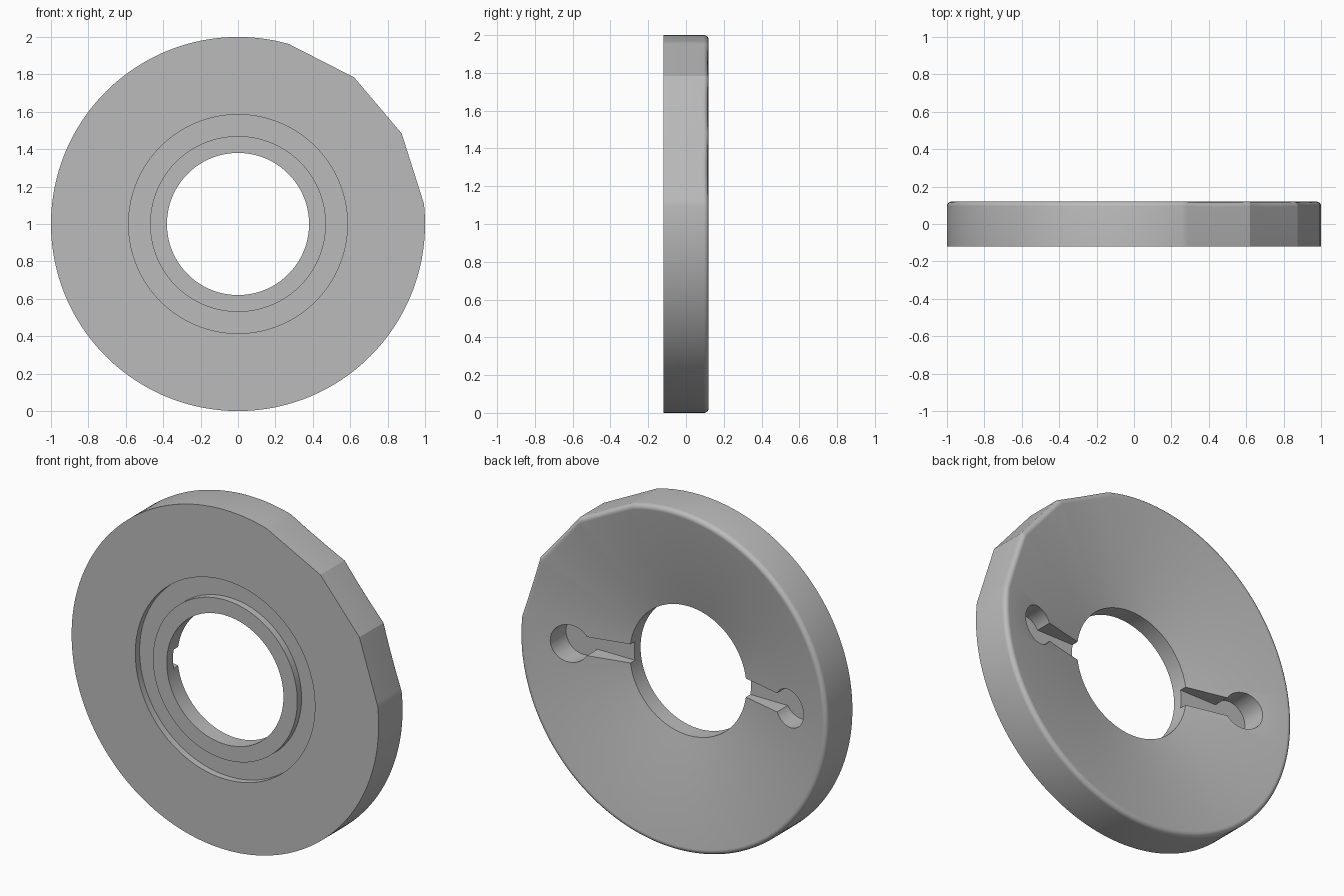
import bpy, bmesh, math
from math import sin, cos, radians, pi

cube = bpy.data.objects.get("Cube")
if cube:
    bpy.data.objects.remove(cube, do_unlink=True)

SEG = 192
FRONT, BACK = -0.12, 0.12
BORE, BORE_BACK = 0.38, -0.02      # bore radius and where the dished back meets it
SLOPE = (BACK - BORE_BACK) / (0.98 - BORE)
FLAT_START, FLAT_STEP = 6.3, 22.65  # three flats on the upper left of the rim

grey = bpy.data.materials.new("plain grey")
grey.use_nodes = True
grey.diffuse_color = (0.5, 0.5, 0.5, 1)
grey.node_tree.nodes["Principled BSDF"].inputs["Base Color"].default_value = (0.5, 0.5, 0.5, 1)


def make_object(name, bm):
    bmesh.ops.recalc_face_normals(bm, faces=bm.faces)
    mesh = bpy.data.meshes.new(name)
    bm.to_mesh(mesh)
    bm.free()
    mesh.materials.append(grey)
    obj = bpy.data.objects.new(name, mesh)
    bpy.context.collection.objects.link(obj)
    return obj


def flat_factor(deg):
    """Shrink the rim radius so that it follows the three straight chords."""
    d = deg - FLAT_START
    if 0 < d < 3 * FLAT_STEP:
        half = FLAT_STEP / 2
        return cos(radians(half)) / cos(radians(d % FLAT_STEP - half))
    return 1.0


# Section of the disc as (radius, depth); rim points follow the flats
fillet = 0.025
dish_angle = math.atan(SLOPE)
rim = [(1, FRONT)]
for i in range(7):
    a = (pi / 2 + dish_angle) * i / 6
    rim.append((1 - fillet + fillet * cos(a), BACK - fillet + fillet * sin(a)))
inner = [(BORE, BORE_BACK), (BORE, FRONT), (0.47, FRONT), (0.47, FRONT + 0.04),
         (0.585, FRONT + 0.04), (0.585, FRONT)]
section = [(r, y, True) for r, y in rim] + [(r, y, False) for r, y in inner]

# Angles include the exact corners of the flats
corners = [FLAT_START + FLAT_STEP * i for i in range(4)]
angles = [360 * i / SEG for i in range(SEG)]
angles = sorted([a for a in angles if all(abs(a - c) > 0.6 for c in corners)] + corners)

bm = bmesh.new()
rings = []
for deg in angles:
    t, f = radians(deg), flat_factor(deg)
    ring = []
    for r, y, on_rim in section:
        if on_rim:
            r *= f
            if y > FRONT:
                y -= SLOPE * (1 - f)
        ring.append(bm.verts.new((r * cos(t), y, 1 + r * sin(t))))
    rings.append(ring)
for a, b in zip(rings, rings[1:] + rings[:1]):
    for i in range(len(section)):
        j = (i + 1) % len(section)
        bm.faces.new((a[i], a[j], b[j], b[i]))
disc = make_object("dished_disc", bm)

# Keyhole pockets, one on each side of the bore, cut from the back
HOLE_X, HOLE_R, SLOT_HALF, FLOOR = 0.715, 0.11, 0.055, -0.062
bm = bmesh.new()
for side in (1, -1):
    outline = [(0.2, -SLOT_HALF)]
    for i in range(41):
        a = radians(-150 + 300 * i / 40)
        outline.append((HOLE_X + HOLE_R * cos(a), HOLE_R * sin(a)))
    outline.append((0.2, SLOT_HALF))
    face = bm.faces.new([bm.verts.new((side * x, FLOOR, 1 + z)) for x, z in outline])
    new = bmesh.ops.extrude_face_region(bm, geom=[face])["geom"]
    bmesh.ops.translate(bm, vec=(0, 0.4, 0),
                        verts=[g for g in new if isinstance(g, bmesh.types.BMVert)])
cutter = make_object("keyhole_cutter", bm)
cutter.hide_render = True

mod = disc.modifiers.new("keyholes", "BOOLEAN")
mod.operation = "DIFFERENCE"
mod.solver = "EXACT"
mod.object = cutter
bpy.ops.object.select_all(action="DESELECT")
disc.select_set(True)
bpy.context.view_layer.objects.active = disc
bpy.ops.object.modifier_apply(modifier=mod.name)
bpy.data.objects.remove(cutter, do_unlink=True)
bpy.ops.object.shade_smooth_by_angle(angle=radians(20))
